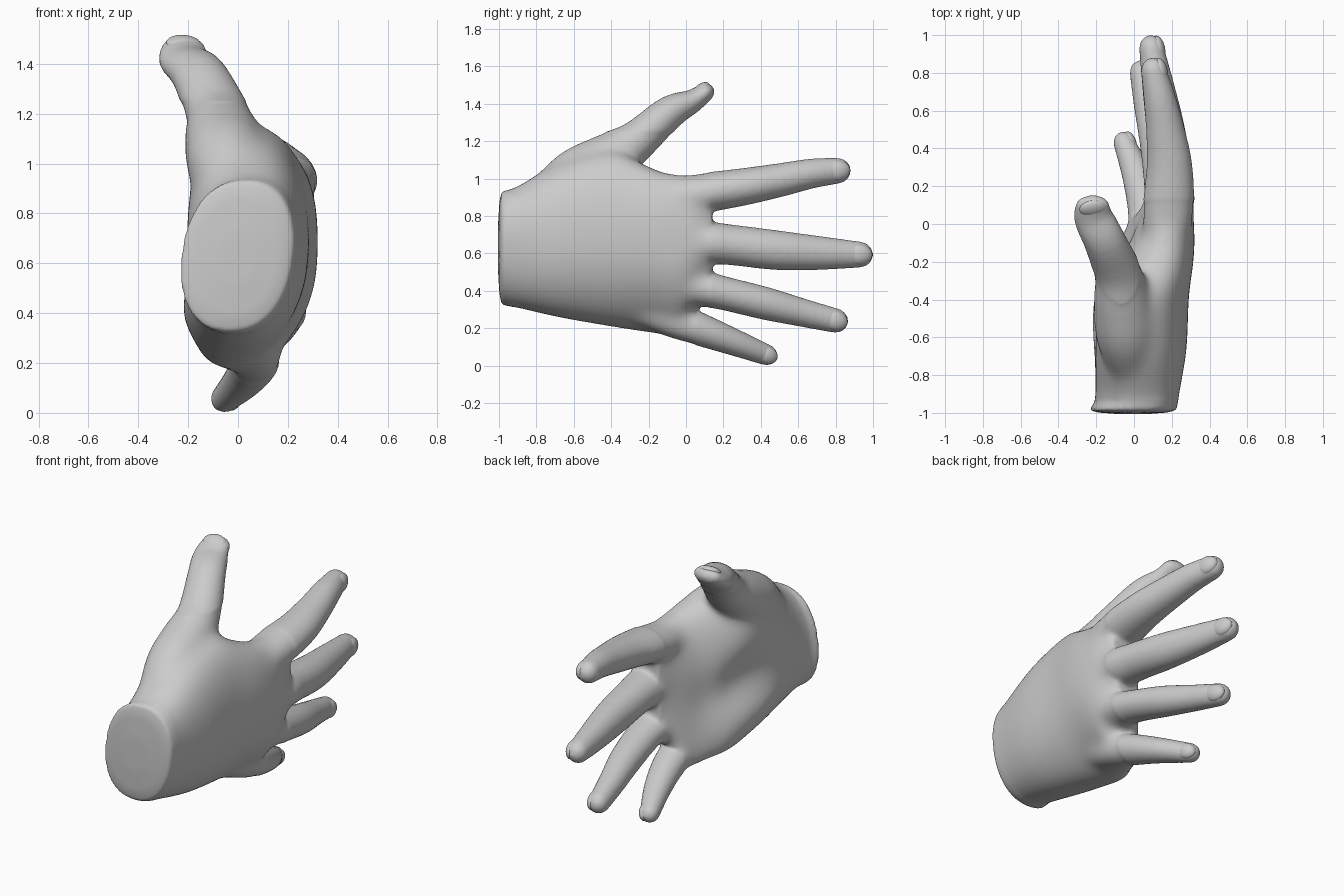
import bpy, bmesh, math
from mathutils import Vector, Matrix

if "Cube" in bpy.data.objects:
    bpy.data.objects.remove(bpy.data.objects["Cube"])

skin = bpy.data.materials.new("plain_grey")
skin.diffuse_color = (0.6, 0.6, 0.6, 1)
skin.use_nodes = True
skin.node_tree.nodes["Principled BSDF"].inputs["Base Color"].default_value = skin.diffuse_color
SIDES = 28


def smooth_rows(rows, steps=5):
    """Catmull-Rom interpolation through rows of numbers."""
    out = []
    for i in range(len(rows) - 1):
        a, b = rows[max(i - 1, 0)], rows[i]
        c, d = rows[i + 1], rows[min(i + 2, len(rows) - 1)]
        for s in range(steps):
            t = s / steps
            out.append([0.5 * (2 * q + (r - p) * t + (2 * p - 5 * q + 4 * r - w) * t * t
                               + (3 * q - p - 3 * r + w) * t ** 3)
                        for p, q, r, w in zip(a, b, c, d)])
    return out + [list(rows[-1])]


def loft(bm, rings):
    """Skin a list of closed rings and cap both ends."""
    loops = [[bm.verts.new(p) for p in ring] for ring in rings]
    for a, b in zip(loops, loops[1:]):
        for i in range(len(a)):
            j = (i + 1) % len(a)
            bm.faces.new((a[i], a[j], b[j], b[i]))
    bm.faces.new(loops[0][::-1])
    bm.faces.new(loops[-1])


def bump(a, centre, width):
    return math.exp(-((a - centre) / width) ** 2)


def palm_ring(y, zb, zt, xf, xb, drop, lean, shrink=1.0):
    """Oval slice across the hand with a hollow palm and a raised heel on the little-finger side."""
    pts = []
    for i in range(SIDES * 2):
        a = math.tau * i / (SIDES * 2)
        c, s = math.cos(a), math.sin(a)
        cc = math.copysign(abs(c) ** 0.9, c) * shrink
        ss = math.copysign(abs(s) ** 0.85, s) * shrink
        x = (xf + xb) / 2 + (xb - xf) / 2 * ss + lean * cc - drop * max(0, -cc) ** 2
        if s < 0:
            x += 0.075 * bump(y, -.35, .2) * bump(cc, -.1, .32)
            x -= 0.035 * bump(y, -.5, .25) * bump(cc, -.62, .26)
        pts.append(Vector((x, y, (zb + zt) / 2 + (zt - zb) / 2 * cc)))
    return pts


def finger(bm, rows):
    """Tapering tube from (x, y, z, thickness radius, width radius) rows, rounded tip."""
    pts = smooth_rows(rows)
    rings = []

    def ring(c, d, rx, rw):
        u = Vector((1, 0, 0)).cross(d).normalized()
        v = d.cross(u)
        return [c + v * rx * math.cos(math.tau * i / SIDES) + u * rw * math.sin(math.tau * i / SIDES)
                for i in range(SIDES)]
    for i, p in enumerate(pts):
        a, b = pts[max(i - 1, 0)], pts[min(i + 1, len(pts) - 1)]
        d = (Vector(b[:3]) - Vector(a[:3])).normalized()
        rings.append(ring(Vector(p[:3]), d, p[3], p[4]))
    x, y, z, rx, rw = pts[-1]
    for k in range(1, 6):
        a = math.pi / 2 * k / 5.3
        rings.append(ring(Vector((x, y, z)) + d * rw * 1.08 * math.sin(a), d,
                          rx * math.cos(a), rw * math.cos(a)))
    loft(bm, rings)
    return d


digits = {
    "index": [(.16, -.25, .85, .10, .11), (.18, .05, .915, .135, .108), (.188, .3, .955, .122, .1),
              (.165, .5, .992, .102, .09), (.135, .67, 1.027, .085, .08), (.105, .807, 1.042, .068, .07)],
    "middle": [(.16, -.2, .68, .10, .11), (.195, .08, .66, .125, .114), (.19, .25, .645, .115, .108),
               (.17, .48, .618, .104, .106), (.13, .72, .602, .086, .09), (.093, .926, .594, .066, .07)],
    "ring": [(.13, -.2, .49, .10, .10), (.16, .05, .422, .115, .1), (.158, .2, .388, .105, .09),
             (.125, .42, .334, .094, .088), (.078, .62, .284, .078, .076), (.04, .798, .241, .063, .066)],
    "little": [(.04, -.38, .37, .09, .09), (.068, -.08, .25, .105, .1), (.062, .08, .192, .096, .088),
               (.015, .26, .124, .08, .072), (-.052, .43, .058, .058, .057)],
    "thumb": [(.01, -.85, .80, .11, .11), (-.035, -.6, .98, .165, .17), (-.06, -.42, 1.095, .157, .15),
              (-.085, -.26, 1.202, .13, .112), (-.155, -.09, 1.352, .112, .09),
              (-.212, .03, 1.412, .106, .064), (-.22, .1, 1.46, .09, .05)],
}

bm = bmesh.new()

# palm and wrist: y, z low, z high, x palm side, x back side, drop, lean
palm = [(-.985, .325, .935, -.235, .222, .0, .03), (-.91, .31, .955, -.2, .235, .0, .03),
        (-.67, .255, 1.09, -.21, .278, .04, .0), (-.4, .208, 1.155, -.205, .29, .07, .0),
        (-.24, .182, 1.085, -.14, .307, .1, .03), (-.12, .166, 1.035, -.05, .317, .12, .03),
        (-.03, .16, 1.022, .0, .317, .13, .02), (.05, .28, 1.01, .045, .312, .12, .01),
        (.14, .42, .97, .09, .275, .05, 0)]
rings = [palm_ring(-1.006, *palm[0][1:], shrink=.35), palm_ring(-.998, *palm[0][1:], shrink=.8)]
loft(bm, rings + [palm_ring(*r) for r in smooth_rows(palm)])

# fingers and thumb
tips = {name: finger(bm, rows) for name, rows in digits.items()}
bmesh.ops.recalc_face_normals(bm, faces=bm.faces[:])
mesh = bpy.data.meshes.new("hand_source")
bm.to_mesh(mesh)
bm.free()
hand = bpy.data.objects.new("hand", mesh)
bpy.context.collection.objects.link(hand)

# fuse everything into one soft skin
remesh = hand.modifiers.new("fuse", 'REMESH')
remesh.mode = 'VOXEL'
remesh.voxel_size = 0.0125
soften = hand.modifiers.new("soften", 'SMOOTH')
soften.factor = 0.5
soften.iterations = 8
depsgraph = bpy.context.evaluated_depsgraph_get()
fused = bpy.data.meshes.new_from_object(hand.evaluated_get(depsgraph))
hand.modifiers.clear()
hand.data = fused
fused.name = "hand"

# blend the finger and thumb roots into the palm
bm = bmesh.new()
bm.from_mesh(fused)
roots = [v for v in bm.verts if -.93 < v.co.y < .13 and v.co.z < 1.25
         and not (v.co.y > .05 and v.co.z < .3)]
for _ in range(40):
    bmesh.ops.smooth_vert(bm, verts=roots, factor=0.5,
                          use_axis_x=True, use_axis_y=True, use_axis_z=True)
bm.to_mesh(fused)
bm.free()
fused.materials.clear()
fused.materials.append(skin)
for p in fused.polygons:
    p.use_smooth = True
    p.material_index = 0

# nails: shallow domes set into the back of each tip
for name, d in tips.items():
    x, y, z, rx, rw = digits[name][-1]
    thumb = name == "thumb"
    up = Vector((.1, -.5, .8)) if thumb else Vector((1, 0, 0))
    n = (up - d * up.dot(d)).normalized()
    side = n.cross(d)
    depth, wide = (rw, rx) if thumb else (rx, rw)
    centre = Vector((x, y, z)) + n * depth * .52 - d * rw * .1
    size = (rw * 1.04, wide * .8, depth * .56)
    rot = Matrix((d, side, n)).transposed().to_4x4()
    nb = bmesh.new()
    bmesh.ops.create_uvsphere(nb, u_segments=24, v_segments=14, radius=1,
                              matrix=Matrix.Translation(centre) @ rot @ Matrix.Diagonal((*size, 1)))
    nm = bpy.data.meshes.new(name + "_nail")
    nb.to_mesh(nm)
    nb.free()
    nm.materials.append(skin)
    for p in nm.polygons:
        p.use_smooth = True
    bpy.context.collection.objects.link(bpy.data.objects.new(name + "_nail", nm))
